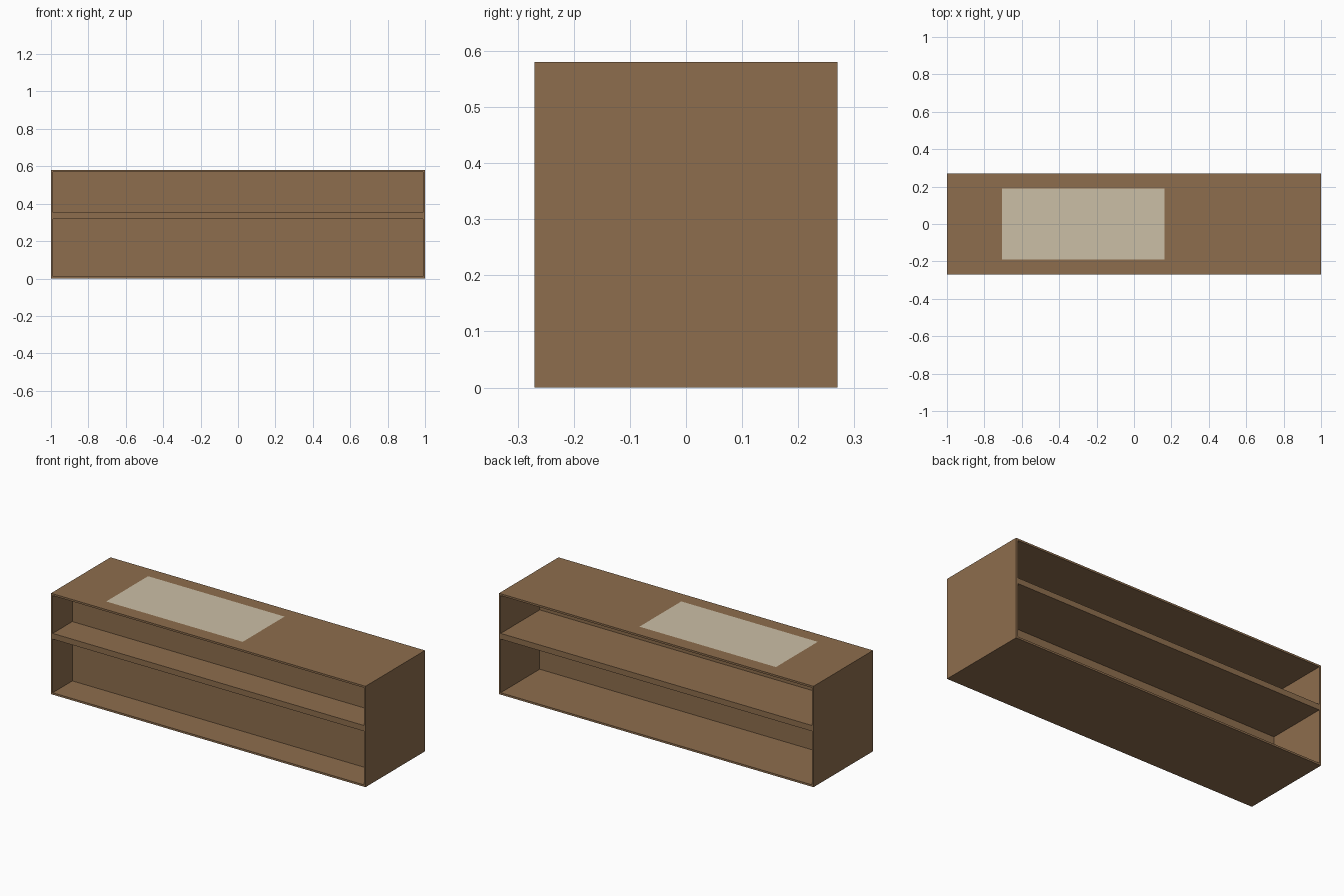
import bpy

if "Cube" in bpy.data.objects:
    bpy.data.objects.remove(bpy.data.objects["Cube"])

W, D, H, T = 2.0, 0.54, 0.58, 0.011   # overall size and board thickness


def material(name, color):
    m = bpy.data.materials.new(name)
    m.diffuse_color = color
    m.use_nodes = True
    m.node_tree.nodes["Principled BSDF"].inputs["Base Color"].default_value = m.diffuse_color
    return m


wood = material("brown_wood", (0.27, 0.155, 0.075, 1))
cream = material("cream_inlay", (0.60, 0.52, 0.38, 1))


def board(name, x, y, z, mat=wood):
    """Box spanning the given (min, max) ranges."""
    spans = (x, y, z)
    bpy.ops.mesh.primitive_cube_add(size=1, location=[(a + b) / 2 for a, b in spans])
    o = bpy.context.object
    o.name = name
    o.scale = [b - a for a, b in spans]
    bpy.ops.object.transform_apply(location=False, rotation=False, scale=True)
    o.data.materials.append(mat)
    return o


depth = (-D / 2, D / 2)
inner = (-W / 2 + T, W / 2 - T)

# Outer carcass
board("left_side", (-W / 2, -W / 2 + T), depth, (0, H))
board("right_side", (W / 2 - T, W / 2), depth, (0, H))
board("bottom_board", inner, depth, (0, T))
board("top_board", inner, depth, (H - T, H))

# Thick shelf between the two open bays
shelf_z = (0.319, 0.352)
board("shelf", inner, depth, shelf_z)

# Divider panels set back a third of the depth, open on both faces
panel_y = (-0.092, -0.084)
board("lower_divider", inner, panel_y, (T, shelf_z[0]))
board("upper_divider", inner, panel_y, (shelf_z[1], H - T))

# Flat inlay on the top
bpy.ops.mesh.primitive_plane_add(size=1, location=(-0.271, 0, H + 0.001))
inlay = bpy.context.object
inlay.name = "top_inlay"
inlay.scale = (0.868, 0.38, 1)
bpy.ops.object.transform_apply(location=False, rotation=False, scale=True)
inlay.data.materials.append(cream)
